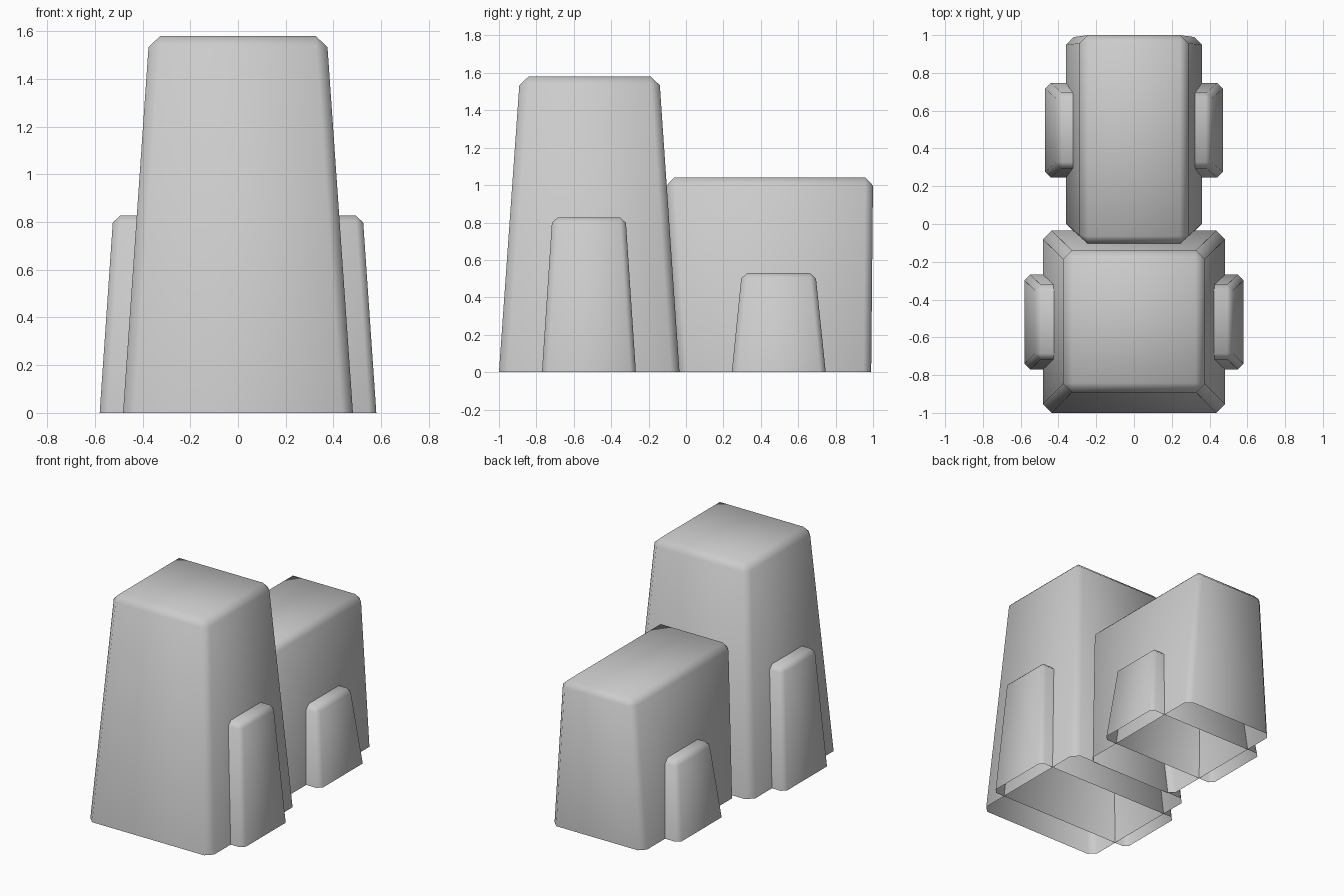
import bpy
import bmesh

cube = bpy.data.objects.get("Cube")
if cube:
    bpy.data.objects.remove(cube, do_unlink=True)

GREY = (0.6, 0.6, 0.6, 1.0)
mat = bpy.data.materials.new("plain grey")
mat.use_nodes = True
mat.diffuse_color = GREY
mat.node_tree.nodes["Principled BSDF"].inputs["Base Color"].default_value = GREY


def tapered_shell(name, height, base, top, chamfer):
    """Open-bottomed tapered box; base and top are (half width, front y, back y)."""
    bm = bmesh.new()
    bmesh.ops.create_cube(bm, size=2)
    for v in bm.verts:
        half, front, back = top if v.co.z > 0 else base
        v.co.x *= half
        v.co.y = front if v.co.y < 0 else back
        v.co.z = height if v.co.z > 0 else 0
    floor = [f for f in bm.faces if all(v.co.z == 0 for v in f.verts)]
    bmesh.ops.delete(bm, geom=floor, context='FACES_ONLY')
    # Chamfer every edge except the open rim
    edges = [e for e in bm.edges if not e.is_boundary]
    bmesh.ops.bevel(bm, geom=edges, offset=chamfer, segments=1,
                    profile=0.5, affect='EDGES')
    for f in bm.faces:
        f.smooth = True
    mesh = bpy.data.meshes.new(name)
    bm.to_mesh(mesh)
    bm.free()
    mesh.materials.append(mat)
    obj = bpy.data.objects.new(name, mesh)
    bpy.context.collection.objects.link(obj)
    return obj


# Tall front block and lower rear block
tapered_shell("front_tower", 1.58, (0.482, -1.0, -0.035), (0.372, -0.888, -0.143), 0.046)
tapered_shell("rear_block", 1.04, (0.36, -0.04, 0.99), (0.285, -0.106, 1.0), 0.042)

# Cross blocks whose ends stand out on both sides
tapered_shell("front_cross_block", 0.828, (0.58, -0.77, -0.268), (0.523, -0.715, -0.323), 0.03)
tapered_shell("rear_cross_block", 0.53, (0.47, 0.245, 0.747), (0.41, 0.298, 0.692), 0.03)
